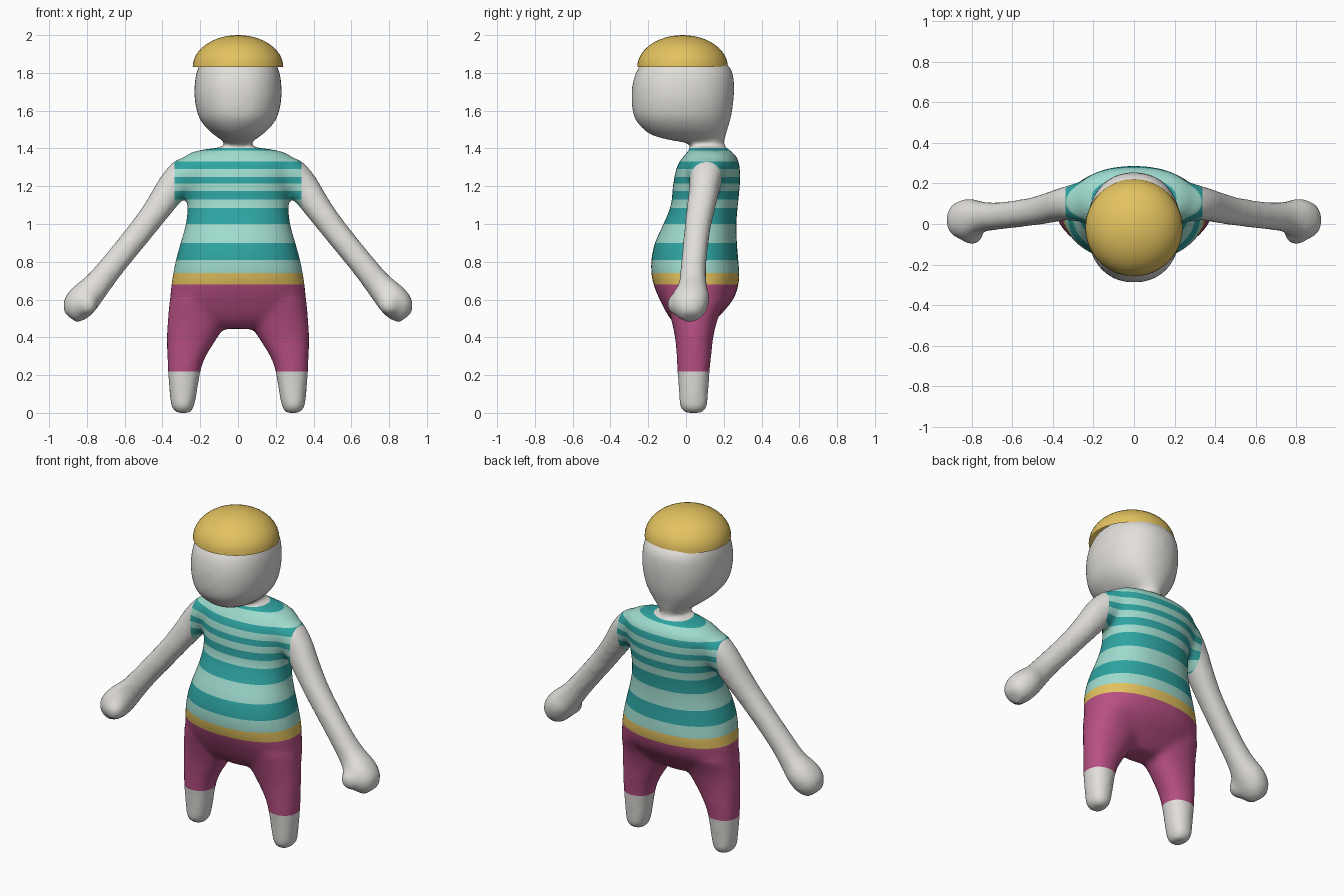
import bpy
import bmesh
from math import sin, cos, pi, radians, copysign
from mathutils import Vector

if "Cube" in bpy.data.objects:
    bpy.data.objects.remove(bpy.data.objects["Cube"])


def make_material(name, rgb):
    mat = bpy.data.materials.new(name)
    mat.use_nodes = True
    mat.diffuse_color = (*rgb, 1)
    mat.node_tree.nodes["Principled BSDF"].inputs["Base Color"].default_value = (*rgb, 1)
    return mat


skin = make_material("pale grey skin", (0.76, 0.74, 0.71))
light = make_material("light teal", (0.35, 0.71, 0.62))
dark = make_material("dark teal", (0.027, 0.37, 0.36))
gold = make_material("gold", (0.77, 0.54, 0.115))
plum = make_material("plum", (0.48, 0.08, 0.23))
SKIN, LIGHT, DARK, GOLD, PLUM = range(5)


def flowing(rows, steps=4):
    """Add in-between rows along a smooth curve through the given ones."""
    pts = [Vector(r) for r in rows]
    out = []
    for i in range(len(pts) - 1):
        p, q = pts[i], pts[i + 1]
        before = (q - pts[max(i - 1, 0)]) / 2
        after = (pts[min(i + 2, len(pts) - 1)] - p) / 2
        for k in range(steps):
            t = k / steps
            blend = t * t * (3 - 2 * t)
            out.append(p.lerp(q, blend) + before * t * (1 - t) ** 2 - after * t * t * (1 - t))
    return out + [pts[-1]]


def loft(bm, rings, tilt=0.0, power=2.2, side=1, segments=32):
    """Closed tube through rounded rings: (x, y, z, half width, half depth)."""
    u = Vector((cos(tilt), 0, sin(tilt)))
    loops = []
    for x, y, z, a, b in flowing(rings):
        loop = []
        for i in range(segments):
            t = 2 * pi * i / segments
            c, s = cos(t), sin(t)
            p = Vector((x, y, z)) + u * a * copysign(abs(c) ** (2 / power), c)
            p.y += b * copysign(abs(s) ** (2 / power), s)
            loop.append(bm.verts.new((p.x * side, p.y, p.z)))
        loops.append(loop)
    for lo, hi in zip(loops, loops[1:]):
        for i in range(segments):
            j = (i + 1) % segments
            bm.faces.new((lo[i], lo[j], hi[j], hi[i]))
    bm.faces.new(loops[0][::-1])
    bm.faces.new(loops[-1])


def upright(rows):
    """Rows of (z, half width, front y, back y) as centred rings."""
    return [(0, (f + b) / 2, z, w, (b - f) / 2) for z, w, f, b in rows]


bm = bmesh.new()

# Torso, hips and shoulders
loft(bm, upright([
    (0.445, 0.08, -0.03, 0.11), (0.50, 0.28, -0.085, 0.165), (0.60, 0.355, -0.14, 0.25),
    (0.70, 0.35, -0.178, 0.282), (0.80, 0.332, -0.185, 0.278), (0.90, 0.305, -0.165, 0.27),
    (1.00, 0.277, -0.12, 0.267), (1.10, 0.268, -0.08, 0.275), (1.20, 0.28, -0.07, 0.285),
    (1.30, 0.30, -0.05, 0.285), (1.35, 0.29, -0.02, 0.272), (1.385, 0.23, 0.01, 0.24),
    (1.405, 0.10, 0.03, 0.21)]))

# Head and neck
loft(bm, upright([
    (1.34, 0.075, 0.03, 0.20), (1.42, 0.066, 0.02, 0.197), (1.445, 0.09, -0.09, 0.205),
    (1.47, 0.125, -0.18, 0.212), (1.51, 0.17, -0.235, 0.223), (1.57, 0.21, -0.277, 0.24),
    (1.66, 0.23, -0.289, 0.253), (1.74, 0.23, -0.284, 0.255), (1.81, 0.218, -0.262, 0.245),
    (1.87, 0.185, -0.21, 0.19), (1.93, 0.10, -0.11, 0.09)]))

for side in (1, -1):
    # Leg
    loft(bm, [
        (0.29, 0.04, 0.0, 0.04, 0.05), (0.293, 0.04, 0.03, 0.06, 0.072),
        (0.29, 0.04, 0.10, 0.072, 0.078), (0.285, 0.04, 0.22, 0.087, 0.086),
        (0.272, 0.042, 0.30, 0.103, 0.092), (0.242, 0.043, 0.40, 0.135, 0.102),
        (0.21, 0.045, 0.50, 0.162, 0.125), (0.20, 0.055, 0.60, 0.162, 0.16)], side=side)
    # Arm and fist
    loft(bm, [
        (0.16, 0.12, 1.29, 0.11, 0.12), (0.25, 0.11, 1.27, 0.105, 0.10),
        (0.34, 0.10, 1.20, 0.087, 0.083), (0.42, 0.08, 1.09, 0.074, 0.077),
        (0.51, 0.06, 0.97, 0.068, 0.07), (0.66, 0.04, 0.785, 0.067, 0.068),
        (0.745, 0.035, 0.68, 0.073, 0.075), (0.81, 0.025, 0.61, 0.085, 0.10),
        (0.86, 0.02, 0.55, 0.08, 0.09), (0.89, 0.02, 0.505, 0.045, 0.05)],
        tilt=radians(39), side=side)
    # Thumb
    thumb = bmesh.ops.create_uvsphere(bm, u_segments=16, v_segments=10, radius=0.06)
    bmesh.ops.translate(bm, verts=thumb["verts"], vec=(0.80 * side, -0.045, 0.575))

bmesh.ops.recalc_face_normals(bm, faces=bm.faces)
mesh = bpy.data.meshes.new("body")
bm.to_mesh(mesh)
bm.free()
body = bpy.data.objects.new("body", mesh)
bpy.context.collection.objects.link(body)

# Fuse the limbs into one soft skin
remesh = body.modifiers.new("fuse", 'REMESH')
remesh.mode = 'VOXEL'
remesh.voxel_size = 0.015
soften = body.modifiers.new("soften", 'SMOOTH')
soften.factor = 0.5
soften.iterations = 16
bpy.context.view_layer.objects.active = body
body.select_set(True)
for name in ("fuse", "soften"):
    bpy.ops.object.modifier_apply(modifier=name)
body.data.materials.clear()
for mat in (skin, light, dark, gold, plum):
    body.data.materials.append(mat)

# Clothing bands from the ankles up: (top height, colour)
bands = [(0.22, SKIN), (0.68, PLUM), (0.74, GOLD), (0.81, LIGHT), (0.90, DARK),
         (1.00, LIGHT), (1.085, DARK), (1.13, LIGHT), (1.175, DARK), (1.215, LIGHT),
         (1.25, DARK), (1.29, LIGHT), (1.33, DARK), (1.388, LIGHT), (1.403, DARK), (3, SKIN)]
SLEEVE = 0.337


def cut(bm, point, normal):
    bmesh.ops.bisect_plane(bm, geom=bm.verts[:] + bm.edges[:] + bm.faces[:],
                           dist=0.0005, plane_co=point, plane_no=normal)


def band_colour(p):
    on_arm = abs(p.x) > 0.42 or (abs(p.x) > SLEEVE and p.z > 0.9)
    return SKIN if on_arm else next(colour for top, colour in bands if p.z < top)


bm = bmesh.new()
bm.from_mesh(body.data)
for top, _ in bands[:-1]:
    cut(bm, (0, 0, top), (0, 0, 1))
for x in (SLEEVE, -SLEEVE):
    cut(bm, (x, 0, 0), (1, 0, 0))
for face in bm.faces:
    face.material_index = band_colour(face.calc_center_median())
    face.smooth = True
bm.to_mesh(body.data)
bm.free()

# Cap: an open half dome
bm = bmesh.new()
bmesh.ops.create_uvsphere(bm, u_segments=48, v_segments=24, radius=1)
bmesh.ops.delete(bm, geom=[v for v in bm.verts if v.co.z < -0.01], context='VERTS')
for v in bm.verts:
    v.co = Vector((v.co.x * 0.24, v.co.y * 0.24 - 0.018, 1.83 + max(v.co.z, 0) * 0.17))
for face in bm.faces:
    face.smooth = True
mesh = bpy.data.meshes.new("cap")
bm.to_mesh(mesh)
bm.free()
mesh.materials.append(gold)
cap = bpy.data.objects.new("cap", mesh)
bpy.context.collection.objects.link(cap)
